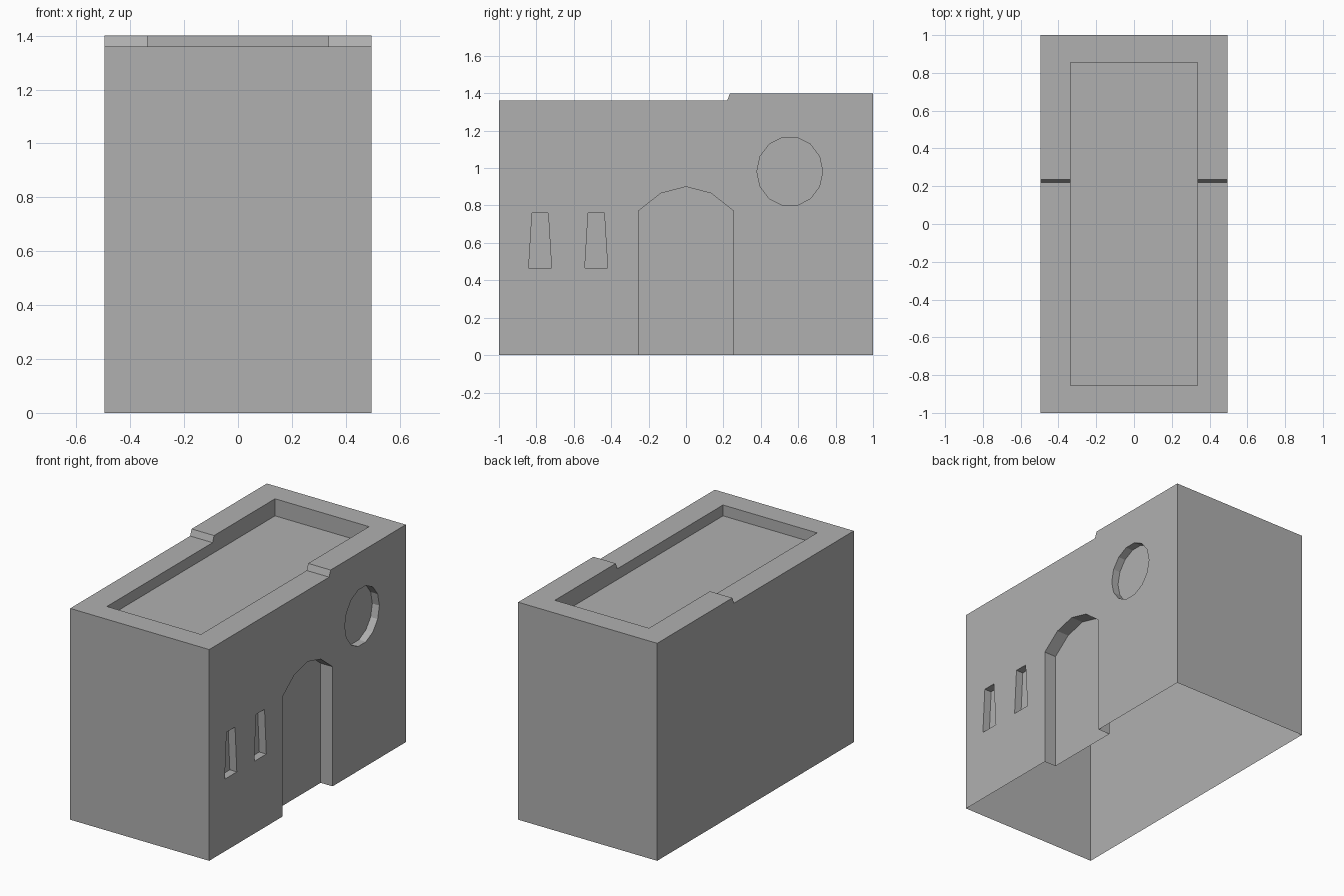
import bpy, bmesh, math

cube = bpy.data.objects.get("Cube")
if cube:
    bpy.data.objects.remove(cube, do_unlink=True)

HALF_WIDTH = 0.495
DOOR_DEPTH = 0.085
OPENING_DEPTH = 0.05

stone = bpy.data.materials.new("plain_grey")
stone.use_nodes = True
grey = (0.434, 0.434, 0.434, 1)
stone.diffuse_color = grey
stone.node_tree.nodes["Principled BSDF"].inputs["Base Color"].default_value = grey


def prism(name, profile, x0, x1):
    """Extrude a closed (y, z) outline along x."""
    bm = bmesh.new()
    face = bm.faces.new([bm.verts.new((x0, y, z)) for y, z in profile])
    ext = bmesh.ops.extrude_face_region(bm, geom=[face])["geom"]
    moved = [v for v in ext if isinstance(v, bmesh.types.BMVert)]
    bmesh.ops.translate(bm, verts=moved, vec=(x1 - x0, 0, 0))
    bmesh.ops.recalc_face_normals(bm, faces=bm.faces)
    mesh = bpy.data.meshes.new(name)
    bm.to_mesh(mesh)
    bm.free()
    mesh.materials.append(stone)
    obj = bpy.data.objects.new(name, mesh)
    bpy.context.collection.objects.link(obj)
    return obj


def side_cutter(name, profile, depth):
    return prism(name, profile, HALF_WIDTH - depth, HALF_WIDTH + 0.1)


# Walls with a raised rear parapet
building = prism("building_shell", [(-1, 0), (1, 0), (1, 1.4), (0.235, 1.4),
                                    (0.22, 1.36), (-1, 1.36)],
                 -HALF_WIDTH, HALF_WIDTH)

# Sunken flat roof
cutters = [prism("roof_cutter", [(-0.855, 1.29), (0.855, 1.29),
                                 (0.855, 1.6), (-0.855, 1.6)], -0.335, 0.335)]

# Arched doorway
arch = [(0.255, 0.77), (0.135, 0.865), (0, 0.9), (-0.135, 0.865), (-0.255, 0.77)]
cutters.append(side_cutter("door_cutter",
                           [(-0.255, -0.1), (0.255, -0.1)] + arch, DOOR_DEPTH))

# Tapered slit windows
for y in (-0.78, -0.48):
    cutters.append(side_cutter("window_cutter",
                               [(y - 0.061, 0.465), (y + 0.061, 0.465),
                                (y + 0.043, 0.76), (y - 0.043, 0.76)], OPENING_DEPTH))

# Round recess
ring = [2 * math.pi * i / 14 for i in range(14)]
cutters.append(side_cutter("round_cutter",
                           [(0.555 + 0.176 * math.cos(a), 0.982 + 0.186 * math.sin(a))
                            for a in ring], OPENING_DEPTH))

for cutter in cutters:
    mod = building.modifiers.new(cutter.name, "BOOLEAN")
    mod.operation = "DIFFERENCE"
    mod.solver = "EXACT"
    mod.object = cutter

# Bake the cuts and open the underside
depsgraph = bpy.context.evaluated_depsgraph_get()
result = bpy.data.meshes.new_from_object(building.evaluated_get(depsgraph))
building.modifiers.clear()
building.data = result
for cutter in cutters:
    bpy.data.objects.remove(cutter, do_unlink=True)

bm = bmesh.new()
bm.from_mesh(result)
underside = [f for f in bm.faces if all(v.co.z < 0.001 for v in f.verts)]
bmesh.ops.delete(bm, geom=underside, context="FACES")
bm.to_mesh(result)
bm.free()
